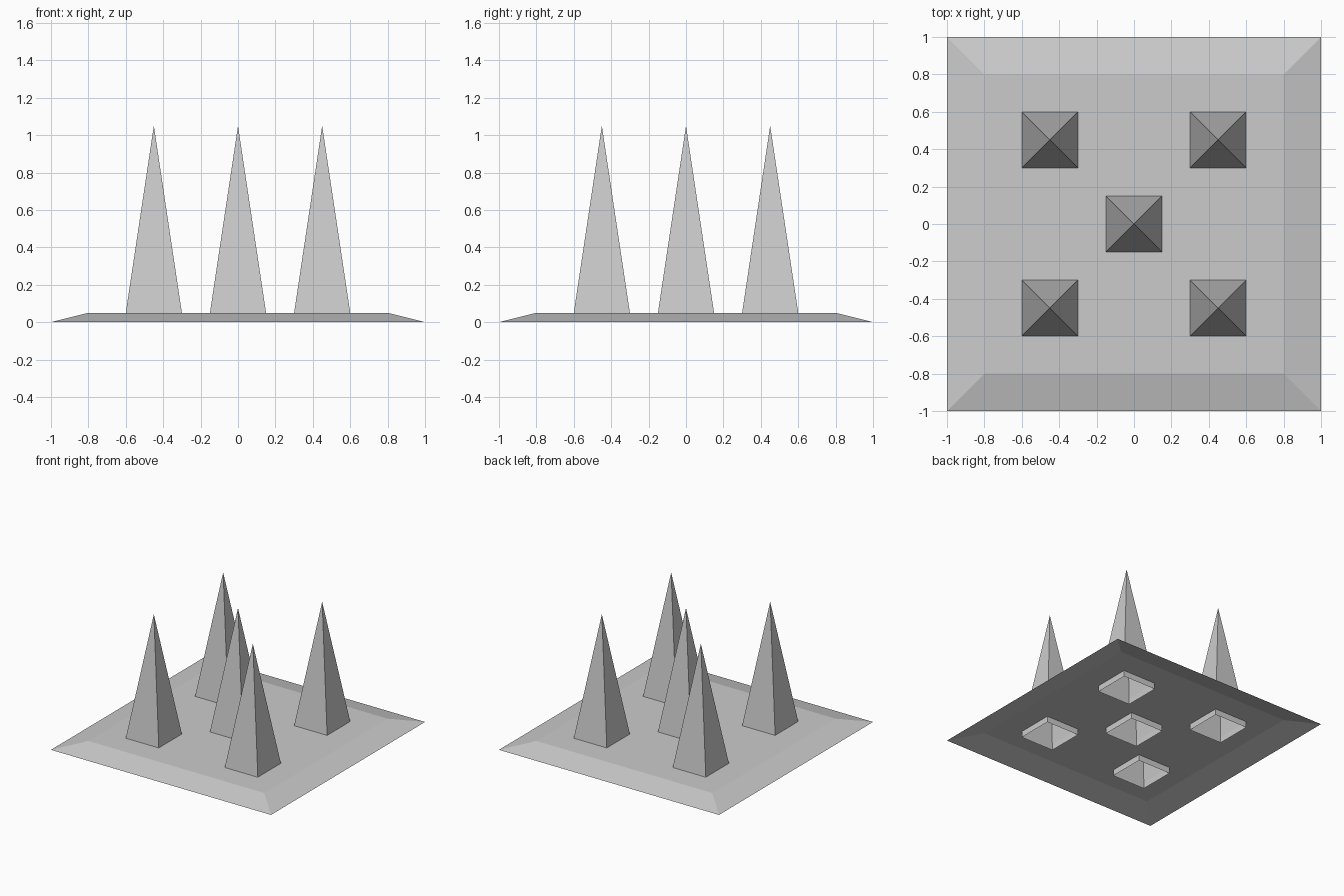
import bpy, bmesh

if "Cube" in bpy.data.objects:
    bpy.data.objects.remove(bpy.data.objects["Cube"])

HALF, CENTRES = 0.15, [(0, 0), (-0.45, -0.45), (0.45, -0.45), (-0.45, 0.45), (0.45, 0.45)]
TOP = 0.05


def finish(bm, name):
    bmesh.ops.remove_doubles(bm, verts=bm.verts, dist=1e-5)
    mesh = bpy.data.meshes.new(name)
    bm.to_mesh(mesh)
    bm.free()
    obj = bpy.data.objects.new(name, mesh)
    bpy.context.collection.objects.link(obj)


# Base plate: open sheet with a square hole under each spike
bm = bmesh.new()
cuts = [-0.8, -0.6, -0.3, -0.15, 0.15, 0.3, 0.6, 0.8]
grid = [[bm.verts.new((x, y, TOP)) for y in cuts] for x in cuts]
for i in range(len(cuts) - 1):
    for j in range(len(cuts) - 1):
        mx, my = (cuts[i] + cuts[i + 1]) / 2, (cuts[j] + cuts[j + 1]) / 2
        if any(abs(mx - cx) < HALF and abs(my - cy) < HALF for cx, cy in CENTRES):
            continue
        bm.faces.new((grid[i][j], grid[i + 1][j], grid[i + 1][j + 1], grid[i][j + 1]))

# Sloping rim: outer edges flared down to the ground
outer = [e for e in bm.edges if e.is_boundary
         and any(all(abs(abs(v.co[k]) - 0.8) < 1e-4 for v in e.verts) for k in (0, 1))]
new = bmesh.ops.extrude_edge_only(bm, edges=outer)["geom"]
for v in new:
    if isinstance(v, bmesh.types.BMVert):
        v.co = (v.co.x * 1.25, v.co.y * 1.25, 0)
bmesh.ops.recalc_face_normals(bm, faces=bm.faces)
bm.normal_update()
if sum(f.normal.z for f in bm.faces) < 0:
    bmesh.ops.reverse_faces(bm, faces=bm.faces)
finish(bm, "base_plate")

# Hollow spikes: straight skirt through the plate, then a pyramid
for n, (cx, cy) in enumerate(CENTRES):
    bm = bmesh.new()
    corners = [(-1, -1), (1, -1), (1, 1), (-1, 1)]
    low, high = [[bm.verts.new((cx + sx * HALF, cy + sy * HALF, z)) for sx, sy in corners]
                 for z in (0, TOP)]
    tip = bm.verts.new((cx, cy, 1.05))
    for a in range(4):
        b = (a + 1) % 4
        bm.faces.new((low[a], low[b], high[b], high[a]))
        bm.faces.new((high[a], high[b], tip))
    finish(bm, f"spike_{n + 1}")
